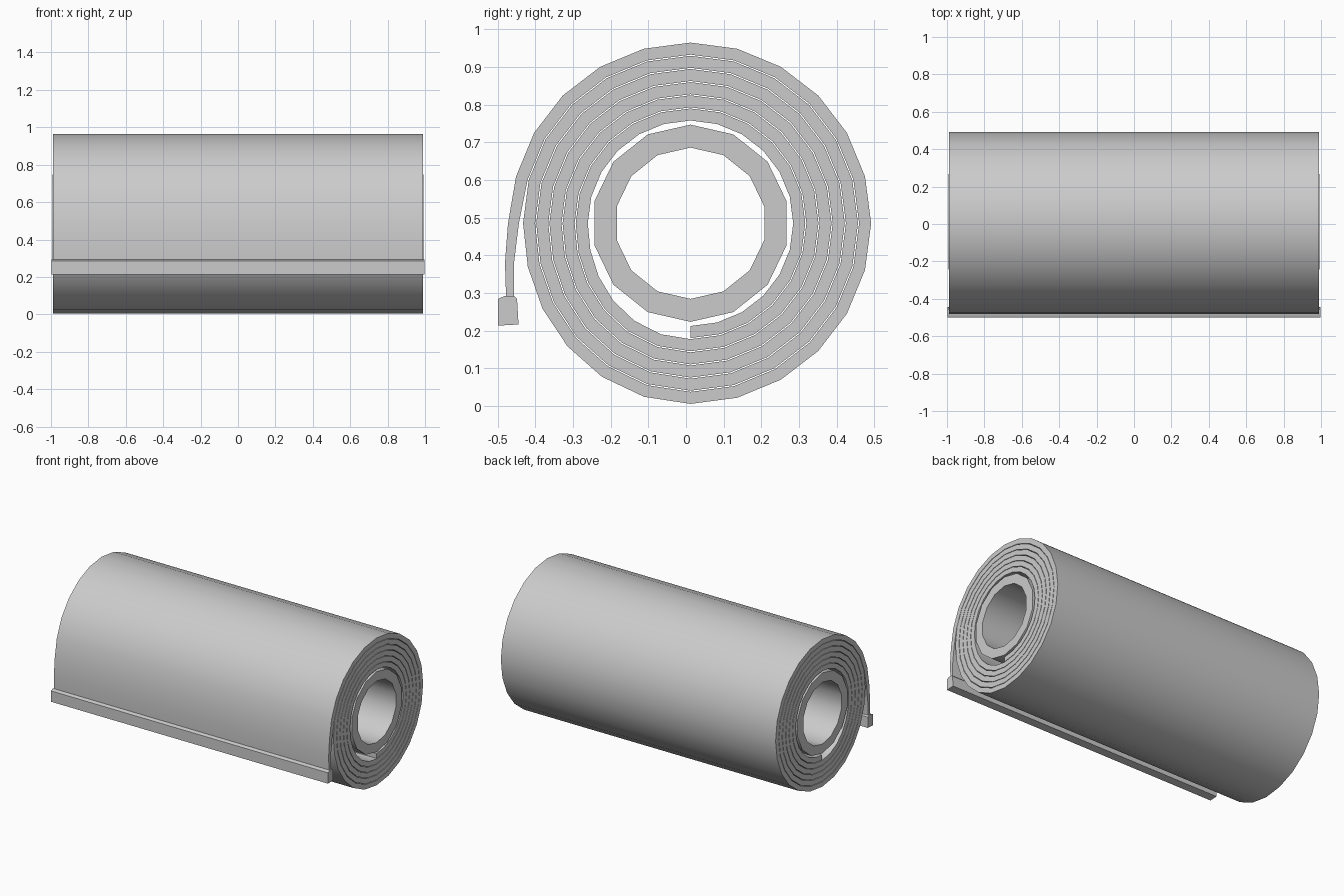
import bpy, math

if "Cube" in bpy.data.objects:
    bpy.data.objects.remove(bpy.data.objects["Cube"])

CY, CZ = 0.012, 0.485          # axis of the roll

grey = bpy.data.materials.new("light grey")
grey.diffuse_color = (0.6, 0.6, 0.6, 1)
grey.use_nodes = True
grey.node_tree.nodes["Principled BSDF"].inputs["Base Color"].default_value = grey.diffuse_color


def ribbon(name, outer, inner, half, closed=False):
    """Sweep a strip given by matching outer/inner (y, z) lines along x."""
    n = len(outer)
    verts = []
    for (a, b), (c, d) in zip(outer, inner):
        verts += [(-half, a, b), (half, a, b), (-half, c, d), (half, c, d)]
    faces = []
    for i in range(n if closed else n - 1):
        p, q = 4 * i, 4 * ((i + 1) % n)
        faces += [(p, p + 1, q + 1, q), (p + 2, q + 2, q + 3, p + 3),
                  (p, q, q + 2, p + 2), (p + 1, p + 3, q + 3, q + 1)]
    if not closed:
        e = 4 * (n - 1)
        faces += [(0, 2, 3, 1), (e, e + 1, e + 3, e + 2)]
    me = bpy.data.meshes.new(name)
    me.from_pydata(verts, [], faces)
    me.materials.append(grey)
    ob = bpy.data.objects.new(name, me)
    bpy.context.collection.objects.link(ob)
    bpy.ops.object.select_all(action='DESELECT')
    bpy.context.view_layer.objects.active = ob
    ob.select_set(True)
    bpy.ops.object.mode_set(mode='EDIT')
    bpy.ops.mesh.select_all(action='SELECT')
    bpy.ops.mesh.normals_make_consistent(inside=False)
    bpy.ops.object.mode_set(mode='OBJECT')
    bpy.ops.object.shade_smooth_by_angle(angle=math.radians(40))
    return ob


def polar(r, deg):
    a = math.radians(deg)
    return (CY + r * math.cos(a), CZ + r * math.sin(a))


# Rolled sheet: each turn stays round, then steps out over the lower left
TURNS, PITCH, THICK, R_OUT = 6, 0.035, 0.032, 0.48
outer, inner = [], []
for i in range(TURNS * 24 - 6 + 1):
    deg = 270 + i * 15
    turn, part = divmod(i * 15, 360)
    s = max(0, (part - 270) / 90)
    r = R_OUT - PITCH * (TURNS - 1 - turn) + PITCH * s * s * (3 - 2 * s)
    outer.append(polar(r, deg))
    inner.append(polar(r - THICK, deg))

# Loose tail hanging straight down from the left side
outer[-1], inner[-1] = (-0.473, 0.485), (-0.444, 0.485)
outer += [(-0.481, 0.38), (-0.478, 0.285)]
inner += [(-0.457, 0.38), (-0.457, 0.285)]
ribbon("rolled_sheet", outer, inner, 0.99)

# Core tube
N = 14
ribbon("core_tube",
       [polar(0.262, 90 + k * 360 / N) for k in range(N)],
       [polar(0.201, 90 + k * 360 / N) for k in range(N)], 0.992, closed=True)

# Hem bar on the end of the tail
ribbon("hem_bar",
       [(-0.499, 0.213), (-0.499, 0.284), (-0.482, 0.292)],
       [(-0.445, 0.216), (-0.449, 0.284), (-0.457, 0.292)], 0.998)
